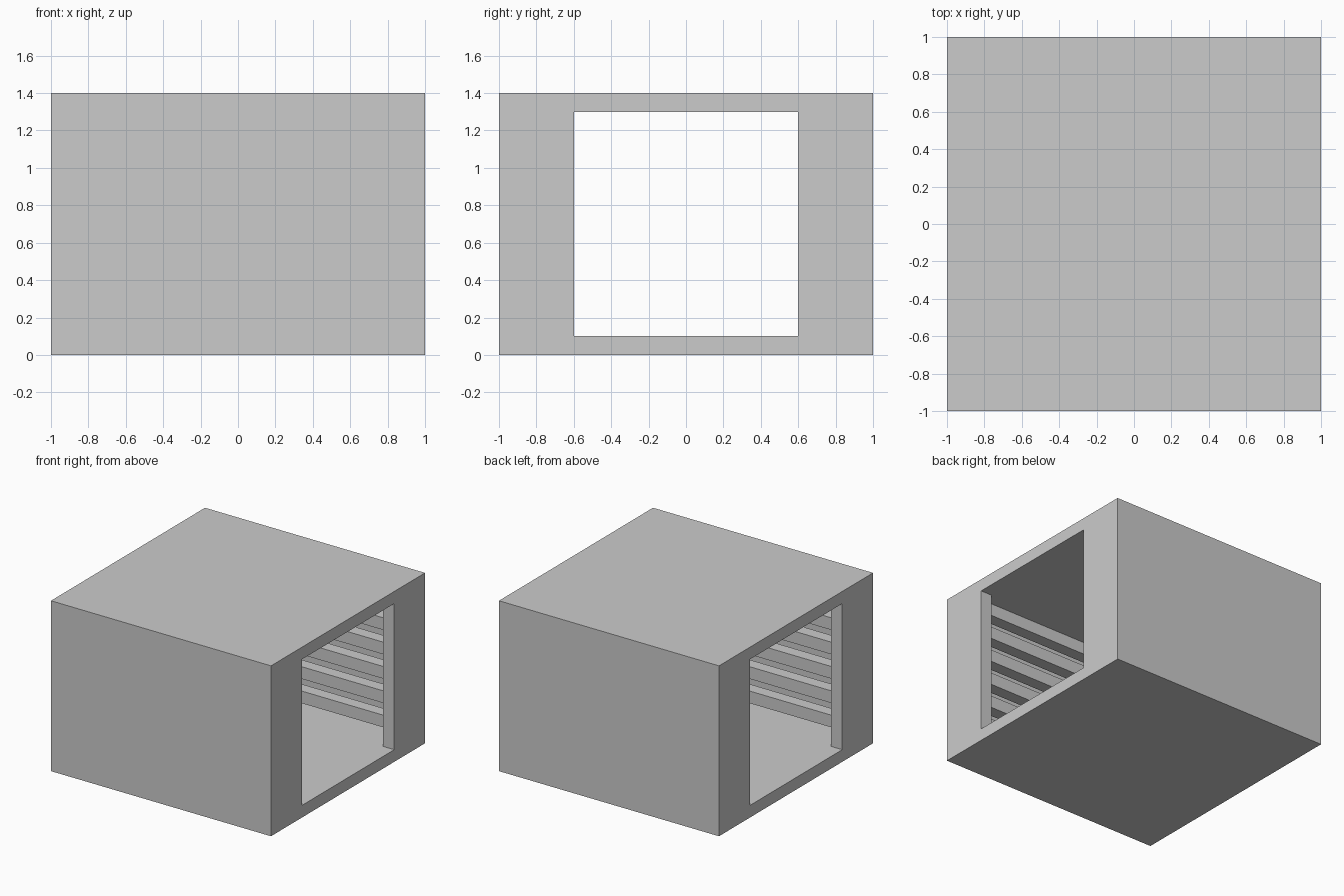
import bpy
import bmesh
from mathutils import Matrix, Vector

if "Cube" in bpy.data.objects:
    bpy.data.objects.remove(bpy.data.objects["Cube"])


def box(name, lo, hi):
    """Axis-aligned box between two opposite corners."""
    lo, hi = Vector(lo), Vector(hi)
    bm = bmesh.new()
    bmesh.ops.create_cube(
        bm, size=1,
        matrix=Matrix.Translation((lo + hi) / 2) @ Matrix.Diagonal((hi - lo).to_4d()))
    mesh = bpy.data.meshes.new(name)
    bm.to_mesh(mesh)
    bm.free()
    obj = bpy.data.objects.new(name, mesh)
    bpy.context.collection.objects.link(obj)
    return obj


def cut(target, cutter):
    """Subtract a box from the target and apply the result."""
    mod = target.modifiers.new("cut", 'BOOLEAN')
    mod.operation = 'DIFFERENCE'
    mod.solver = 'EXACT'
    mod.object = cutter
    bpy.context.view_layer.objects.active = target
    bpy.ops.object.modifier_apply(modifier=mod.name)
    bpy.data.objects.remove(cutter, do_unlink=True)


HEIGHT, WALL = 1.4, 0.1
INNER = 1 - WALL

# Hollow housing with a square doorway through both ends
housing = box("housing", (-1, -1, 0), (1, 1, HEIGHT))
cut(housing, box("cavity_cutter", (-INNER, -INNER, WALL), (INNER, INNER, HEIGHT - WALL)))
cut(housing, box("doorway_cutter", (-1.2, -0.6, WALL), (1.2, 0.6, HEIGHT - WALL)))

# Horizontal rails running lengthwise inside both side walls
for side, name in ((-1, "front_rail"), (1, "back_rail")):
    y0, y1 = sorted((side * 0.7, side * 0.8))
    for i in range(6):
        z = 0.2 + 0.2 * i
        box(f"{name}_{i + 1}", (-INNER, y0, z), (INNER, y1, z + 0.1))
